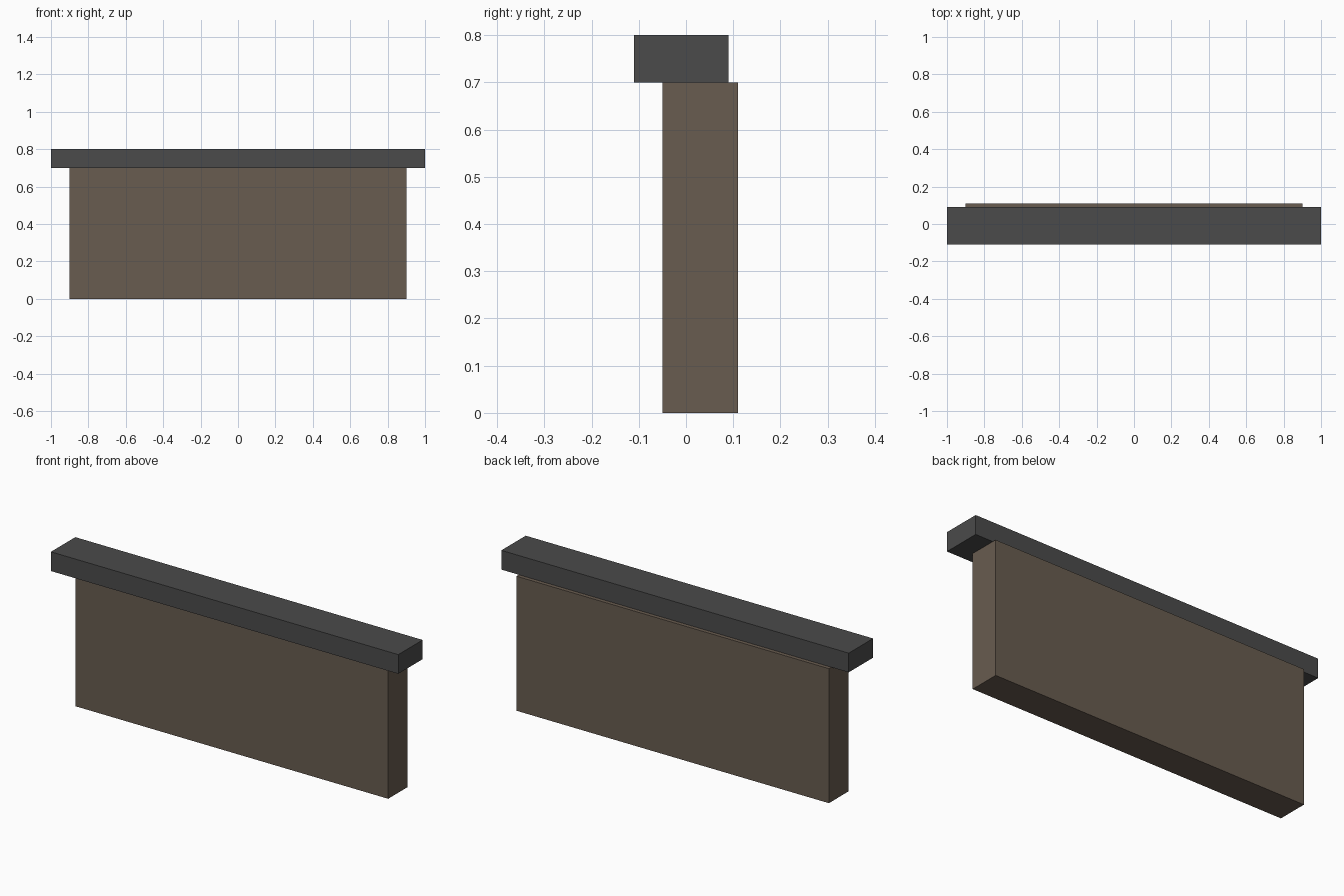
import bpy

if "Cube" in bpy.data.objects:
    bpy.data.objects.remove(bpy.data.objects["Cube"])


def material(name, color):
    mat = bpy.data.materials.new(name)
    mat.diffuse_color = (*color, 1.0)
    mat.use_nodes = True
    mat.node_tree.nodes["Principled BSDF"].inputs["Base Color"].default_value = mat.diffuse_color
    return mat


def box(name, low, high, mat):
    """Axis-aligned box between two opposite corners."""
    center = [(a + b) / 2 for a, b in zip(low, high)]
    bpy.ops.mesh.primitive_cube_add(size=1, location=center)
    obj = bpy.context.object
    obj.name = name
    obj.scale = [b - a for a, b in zip(low, high)]
    bpy.ops.object.transform_apply(location=False, rotation=False, scale=True)
    obj.data.materials.append(mat)
    return obj


brown = material("brown_panel", (0.14, 0.107, 0.08))
dark = material("dark_top", (0.07, 0.07, 0.07))

# Counter body, set back from the front edge of the top
box("counter_body", (-0.9, -0.05, 0.0), (0.9, 0.11, 0.7), brown)

# Overhanging counter top
box("counter_top", (-1.0, -0.11, 0.7), (1.0, 0.09, 0.8), dark)
